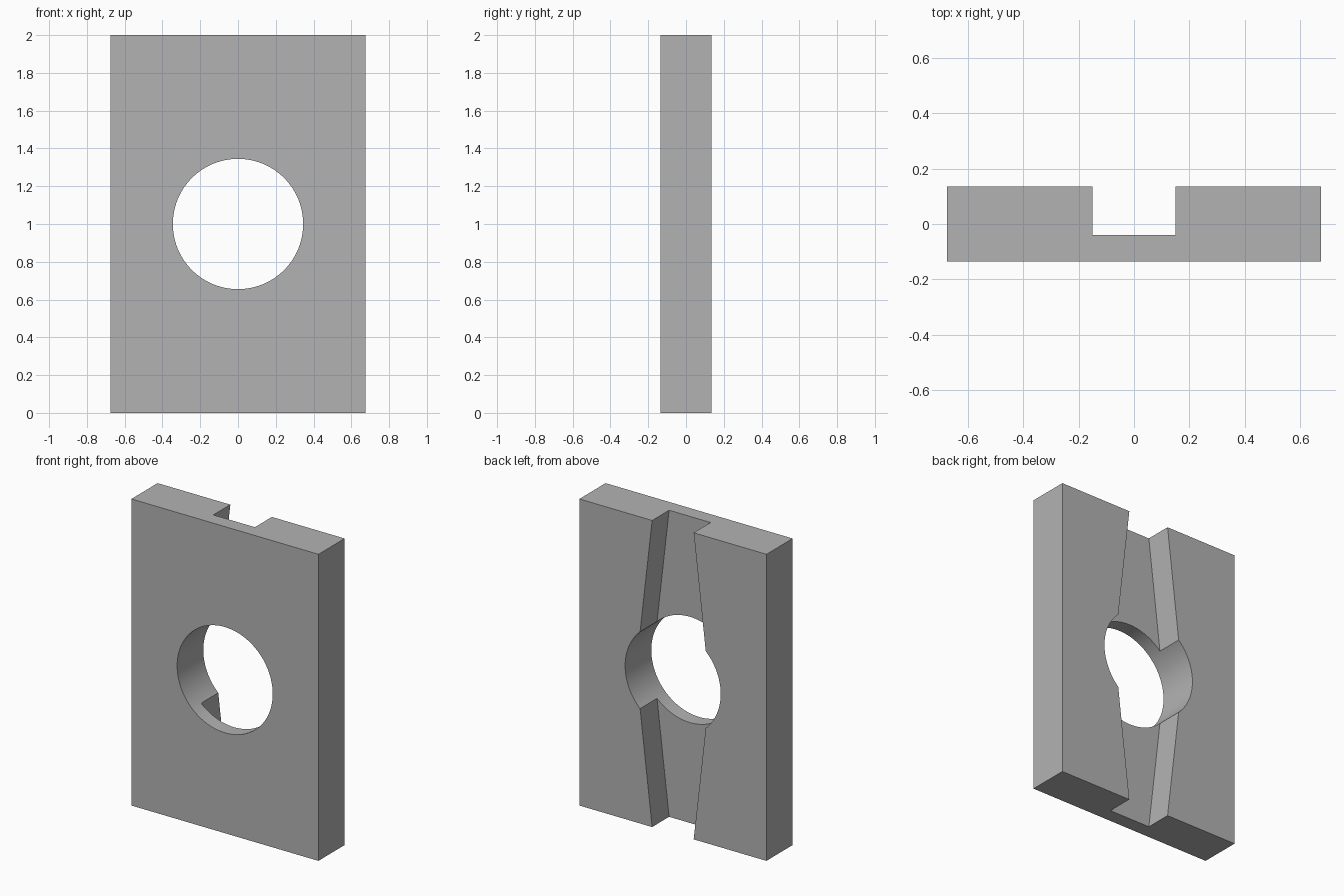
import bpy
import bmesh
from math import radians, pi
from mathutils import Matrix

WIDTH, DEPTH, HEIGHT = 1.35, 0.27, 2.0
MID = HEIGHT / 2
HOLE_RADIUS = 0.345
FLOOR_Y = -0.04                    # bottom of the groove
END_HALF, MID_HALF = 0.15, 0.266   # groove half widths at the ends and the middle

cube = bpy.data.objects.get("Cube")
if cube:
    bpy.data.objects.remove(cube, do_unlink=True)

grey = bpy.data.materials.new("plain_grey")
grey.use_nodes = True
colour = (0.45, 0.45, 0.45, 1)
grey.diffuse_color = colour
grey.node_tree.nodes["Principled BSDF"].inputs["Base Color"].default_value = colour


def add_object(name, bm):
    bmesh.ops.recalc_face_normals(bm, faces=bm.faces)
    mesh = bpy.data.meshes.new(name)
    bm.to_mesh(mesh)
    bm.free()
    mesh.materials.append(grey)
    obj = bpy.data.objects.new(name, mesh)
    bpy.context.collection.objects.link(obj)
    return obj


# Rectangular plate
bm = bmesh.new()
bmesh.ops.create_cube(bm, size=1, matrix=Matrix.Translation((0, 0, MID))
                      @ Matrix.Diagonal((WIDTH, DEPTH, HEIGHT, 1)))
plate = add_object("plate", bm)

# Round through hole
bm = bmesh.new()
bmesh.ops.create_cone(bm, cap_ends=True, segments=96, radius1=HOLE_RADIUS,
                      radius2=HOLE_RADIUS, depth=1,
                      matrix=Matrix.Translation((0, 0, MID)) @ Matrix.Rotation(pi / 2, 4, "X"))
hole_cutter = add_object("hole_cutter", bm)

# Back groove, widening from both ends to the middle and running past the ends
reach = MID * 1.1
end = MID_HALF - (MID_HALF - END_HALF) * 1.1
outline = [(-end, -reach), (end, -reach), (MID_HALF, 0),
           (end, reach), (-end, reach), (-MID_HALF, 0)]
bm = bmesh.new()
face = bm.faces.new([bm.verts.new((x, FLOOR_Y, MID + z)) for x, z in outline])
extruded = bmesh.ops.extrude_face_region(bm, geom=[face])["geom"]
bmesh.ops.translate(bm, vec=(0, 0.4, 0),
                    verts=[v for v in extruded if isinstance(v, bmesh.types.BMVert)])
groove_cutter = add_object("groove_cutter", bm)

# Cut the plate, then discard the cutters
bpy.context.view_layer.objects.active = plate
plate.select_set(True)
for cutter in (groove_cutter, hole_cutter):
    cutter.hide_render = True
    mod = plate.modifiers.new(cutter.name, "BOOLEAN")
    mod.operation = "DIFFERENCE"
    mod.solver = "EXACT"
    mod.object = cutter
    bpy.ops.object.modifier_apply(modifier=mod.name)
    bpy.data.objects.remove(cutter, do_unlink=True)

# Smooth the bore, keep all edges sharp
bpy.ops.object.shade_smooth_by_angle(angle=radians(20))
